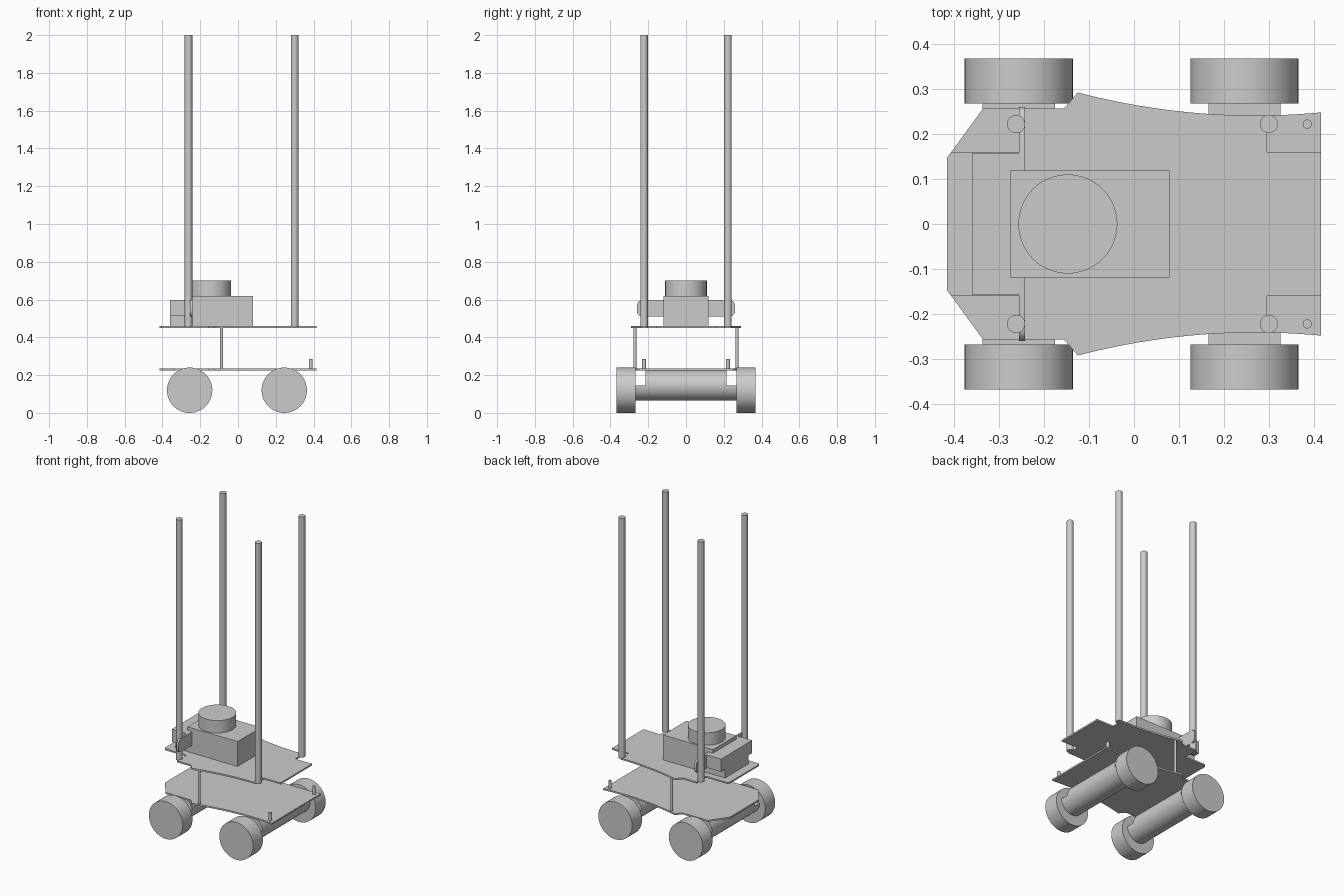
import bpy, bmesh, math
from mathutils import Matrix, Vector

cube = bpy.data.objects.get("Cube")
if cube:
    bpy.data.objects.remove(cube, do_unlink=True)

# Single plain grey for every part
grey = bpy.data.materials.new("plain_grey")
grey.use_nodes = True
COLOUR = (0.6, 0.6, 0.6, 1)
grey.diffuse_color = COLOUR
grey.node_tree.nodes["Principled BSDF"].inputs["Base Color"].default_value = COLOUR


def finish(bm, name):
    bmesh.ops.recalc_face_normals(bm, faces=bm.faces[:])
    mesh = bpy.data.meshes.new(name)
    bm.to_mesh(mesh)
    bm.free()
    mesh.materials.append(grey)
    obj = bpy.data.objects.new(name, mesh)
    bpy.context.collection.objects.link(obj)
    return obj


def smooth(obj):
    bpy.ops.object.select_all(action='DESELECT')
    obj.select_set(True)
    bpy.context.view_layer.objects.active = obj
    bpy.ops.object.shade_smooth_by_angle(angle=math.radians(35))


def box(name, low, high):
    low, high = Vector(low), Vector(high)
    bm = bmesh.new()
    bmesh.ops.create_cube(bm, size=1, matrix=Matrix.Translation((low + high) / 2)
                          @ Matrix.Diagonal((*(high - low), 1)))
    return finish(bm, name)


def cylinder(name, start, end, radius, sides=32):
    start, end = Vector(start), Vector(end)
    axis = end - start
    bm = bmesh.new()
    turn = axis.to_track_quat('Z', 'Y').to_matrix().to_4x4()
    bmesh.ops.create_cone(bm, cap_ends=True, segments=sides, radius1=radius, radius2=radius,
                          depth=axis.length, matrix=Matrix.Translation((start + end) / 2) @ turn)
    obj = finish(bm, name)
    smooth(obj)
    return obj


def prism(name, points, offset):
    bm = bmesh.new()
    face = bm.faces.new([bm.verts.new(p) for p in points])
    new = bmesh.ops.extrude_face_region(bm, geom=[face])["geom"]
    bmesh.ops.translate(bm, vec=offset, verts=[v for v in new if isinstance(v, bmesh.types.BMVert)])
    obj = finish(bm, name)
    smooth(obj)
    return obj


def deck(name, half, z):
    outline = half + [(x, -y) for x, y in reversed(half)]
    return prism(name, [(x, y, z) for x, y in outline], (0, 0, 0.01))


# Decks: waisted curved sides, the upper one notched at its corners
def side_y(x):
    return 0.241 + 0.327 * (x - 0.27) ** 2


def side_curve(front):
    steps = 20
    xs = [front + (-0.125 - front) * i / steps for i in range(steps + 1)]
    return [(x, side_y(x)) for x in xs] + [(-0.155, 0.257)]


lower = side_curve(0.415) + [(-0.335, 0.257), (-0.415, 0.147)]
upper = ([(0.415, 0.16), (0.295, 0.16)] + side_curve(0.295)
         + [(-0.255, 0.257), (-0.255, 0.16), (-0.405, 0.16), (-0.415, 0.147)])
deck("lower_deck", lower, 0.225)
deck("upper_deck", upper, 0.45)

# Axle housings, half-round end cradles and wheels
for place, x in (("rear", -0.256), ("front", 0.245)):
    cylinder(place + "_axle_housing", (x, -0.215, 0.145), (x, 0.215, 0.145), 0.08, 48)
    for side, s in (("left", 1), ("right", -1)):
        arc = [math.pi + math.pi * i / 24 for i in range(25)]
        prism(f"{place}_{side}_axle_cradle",
              [(x + 0.08 * math.cos(a), s * 0.215, 0.145 + 0.08 * math.sin(a)) for a in arc],
              (0, s * 0.06, 0))
        cylinder(f"{place}_{side}_wheel", (x, s * 0.268, 0.12), (x, s * 0.368, 0.12), 0.12, 64)

# Tall poles, standoffs and pegs
for side, s in (("left", 1), ("right", -1)):
    for place, x in (("rear", -0.262), ("front", 0.3)):
        cylinder(f"{place}_{side}_pole", (x, s * 0.222, 0.455), (x, s * 0.222, 2), 0.02)
    cylinder(side + "_standoff", (-0.087, s * 0.27, 0.23), (-0.087, s * 0.27, 0.455), 0.008, 20)
    cylinder(side + "_peg", (0.385, s * 0.222, 0.23), (0.385, s * 0.222, 0.285), 0.01, 20)

# Main housing with round turret
box("main_housing", (-0.275, -0.119, 0.46), (0.08, 0.119, 0.62))
cylinder("turret", (-0.147, 0, 0.62), (-0.147, 0, 0.70), 0.11, 64)

# Rear unit on its support
box("rear_unit_support", (-0.36, -0.118, 0.46), (-0.275, 0.118, 0.515))
box("rear_unit", (-0.36, -0.158, 0.515), (-0.255, 0.158, 0.597))

# Cross bar with rounded corners
bar = []
for cy, cz, first in ((0.23, 0.567, 0), (-0.23, 0.567, 1), (-0.23, 0.54, 2), (0.23, 0.54, 3)):
    for i in range(7):
        a = (first + i / 6) * math.pi / 2
        bar.append((-0.255, cy + 0.03 * math.cos(a), cz + 0.03 * math.sin(a)))
prism("cross_bar", bar, (0.013, 0, 0))
